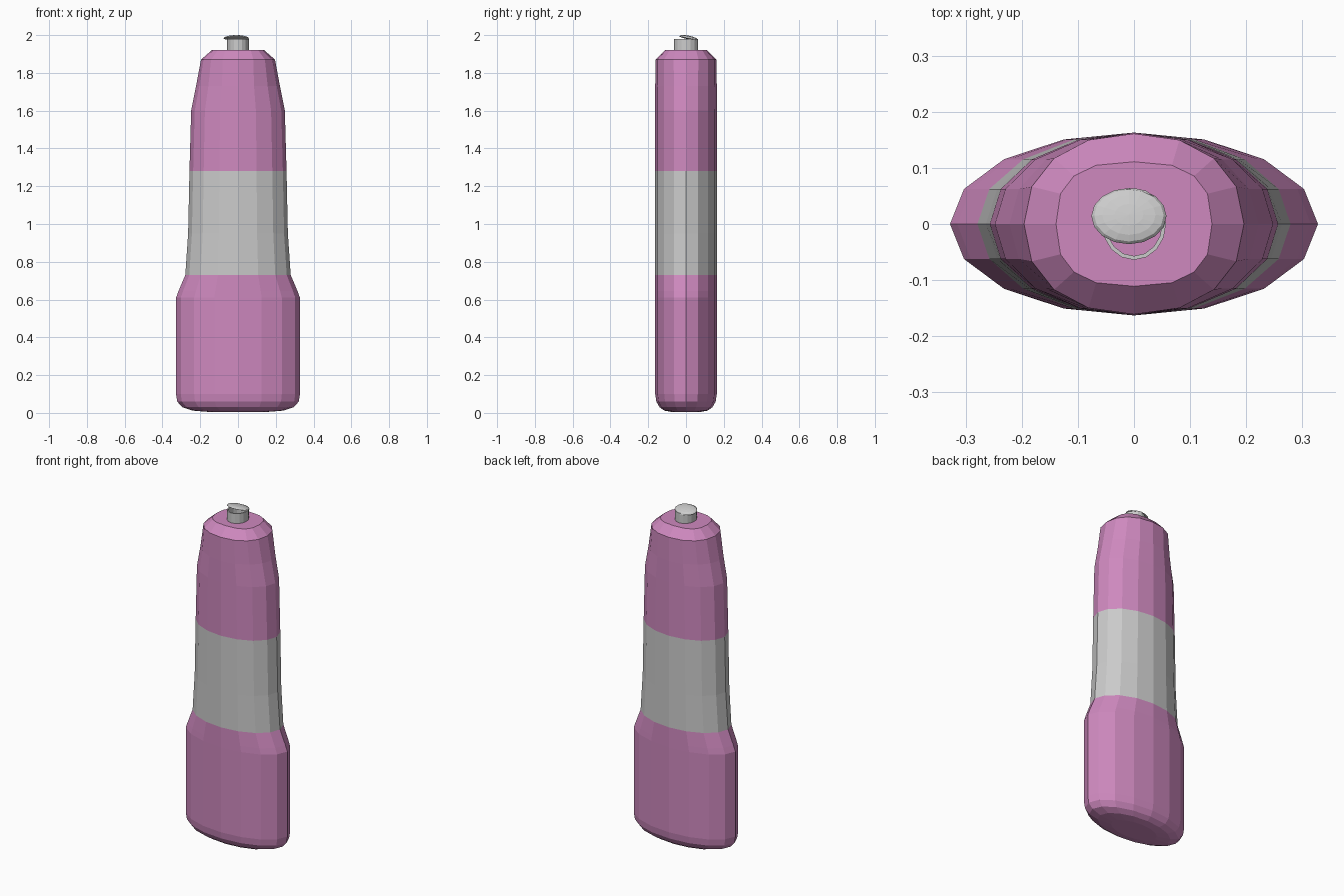
import bpy, bmesh
from math import sin, cos, pi, copysign
from mathutils import Matrix

if "Cube" in bpy.data.objects:
    bpy.data.objects.remove(bpy.data.objects["Cube"])

SIDES = 16


def ring(bm, z, rx, ry, power=1.0):
    """One elliptical (or squarer, power < 1) cross-section."""
    def p(v):
        return 0.0 if abs(v) < 1e-6 else copysign(abs(v) ** power, v)
    return [bm.verts.new((rx * p(cos(2 * pi * i / SIDES)), ry * p(sin(2 * pi * i / SIDES)), z))
            for i in range(SIDES)]


def loft(name, sections, material=None, cap_bottom=False, cap_top=False):
    bm = bmesh.new()
    rings = [ring(bm, *s) for s in sections]
    for a, b in zip(rings, rings[1:]):
        for i in range(SIDES):
            j = (i + 1) % SIDES
            bm.faces.new((a[i], a[j], b[j], b[i]))
    if cap_bottom:
        bm.faces.new(rings[0][::-1])
    if cap_top:
        bm.faces.new(rings[-1])
    return finish(name, bm, material)


def finish(name, bm, material=None):
    mesh = bpy.data.meshes.new(name)
    bm.to_mesh(mesh)
    bm.free()
    obj = bpy.data.objects.new(name, mesh)
    bpy.context.collection.objects.link(obj)
    if material:
        mesh.materials.append(material)
    return obj


pink = bpy.data.materials.new("pink")
pink.diffuse_color = (0.62, 0.25, 0.52, 1)
pink.use_nodes = True
pink.node_tree.nodes["Principled BSDF"].inputs["Base Color"].default_value = pink.diffuse_color

# Body in three shells: (z, half width, half depth, squareness)
waist = (0.73, 0.279, 0.163)
shoulder = (1.28, 0.257, 0.163)
loft("lower_body", [(0.005, 0.15, 0.075), (0.012, 0.24, 0.115), (0.03, 0.295, 0.14),
                    (0.06, 0.322, 0.157), (0.1, 0.328, 0.163), (0.61, 0.328, 0.163),
                    (0.645, 0.315, 0.163), waist], pink, cap_bottom=True)
loft("grip_band", [waist, (0.95, 0.264, 0.163), shoulder])
loft("upper_body", [shoulder, (1.6, 0.248, 0.163), (1.73, 0.222, 0.163),
                    (1.87, 0.196, 0.161, 0.92), (1.92, 0.139, 0.111, 0.75)],
     pink, cap_top=True)

# Open spout tube: outer wall, rim, inner wall
loft("spout_tube", [(1.918, 0.057, 0.064), (1.979, 0.057, 0.064),
                    (1.979, 0.050, 0.057), (1.921, 0.050, 0.057)])

# Tilted domed button resting on the spout
bm = bmesh.new()
bmesh.ops.create_uvsphere(bm, u_segments=16, v_segments=8, radius=1)
for v in bm.verts:
    v.co.z *= 0.014 if v.co.z > 0 else 0.005
    v.co.x *= 0.067
    v.co.y *= 0.051
bmesh.ops.transform(bm, verts=bm.verts,
                    matrix=Matrix.Translation((-0.009, 0.014, 1.983)) @ Matrix.Rotation(-0.2, 4, 'X'))
finish("spout_button", bm)
